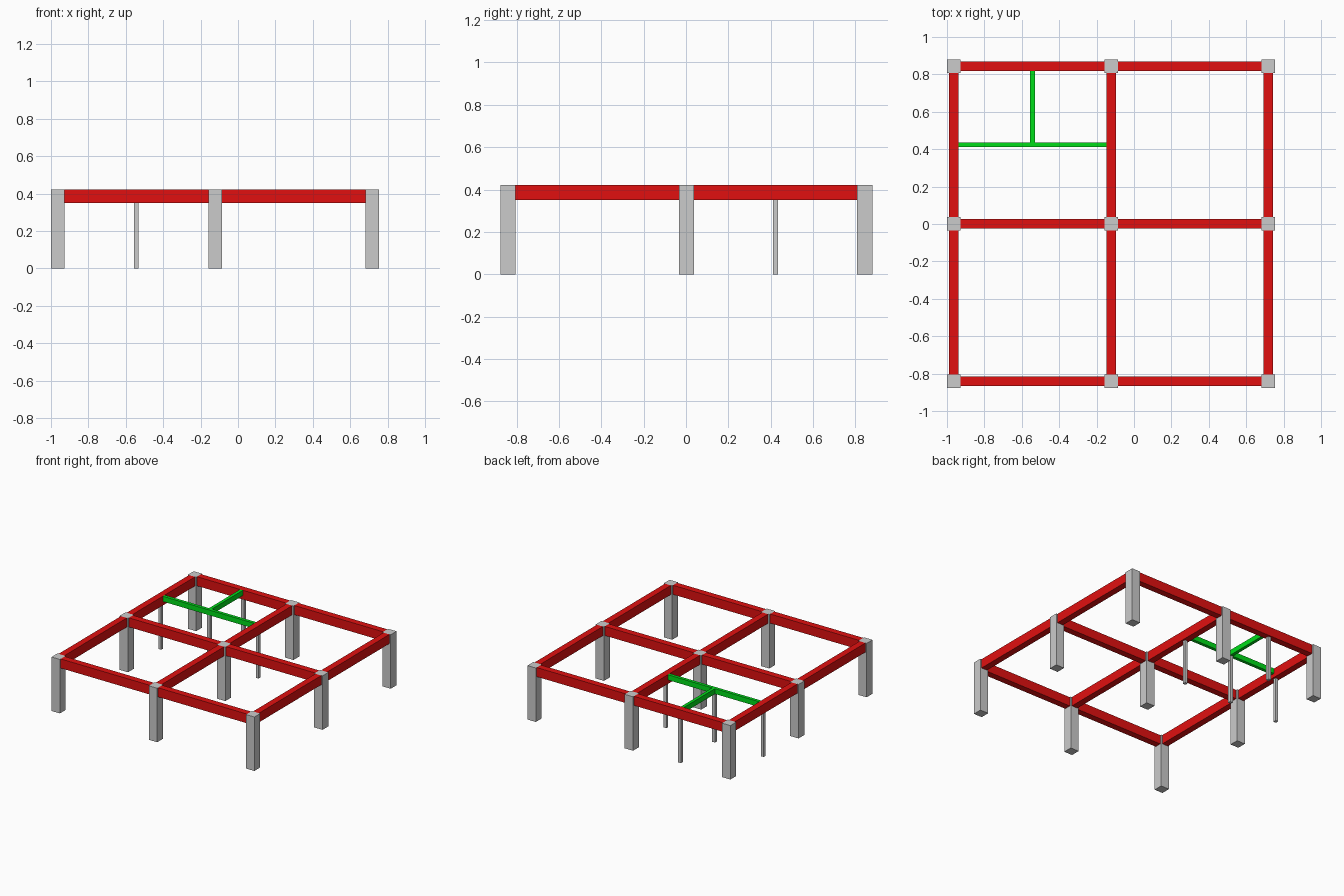
import bpy

if "Cube" in bpy.data.objects:
    bpy.data.objects.remove(bpy.data.objects["Cube"])

XS = (-0.964, -0.122, 0.719)   # column grid lines
YS = (-0.840, 0.002, 0.844)
COL, BEAM_W, BEAM_H, TOP = 0.072, 0.051, 0.072, 0.422
POST, SEC_W, SEC_H = 0.024, 0.025, 0.041
H = COL / 2


def material(name, rgb):
    m = bpy.data.materials.new(name)
    m.diffuse_color = (*rgb, 1)
    m.use_nodes = True
    m.node_tree.nodes["Principled BSDF"].inputs["Base Color"].default_value = m.diffuse_color
    return m


RED = material("red_paint", (0.75, 0.005, 0.005))
GREEN = material("green_paint", (0.0, 0.72, 0.01))


def box(name, x0, x1, y0, y1, z0, z1, mat=None):
    bpy.ops.mesh.primitive_cube_add(
        size=1, location=((x0 + x1) / 2, (y0 + y1) / 2, (z0 + z1) / 2))
    o = bpy.context.object
    o.name = name
    o.scale = (x1 - x0, y1 - y0, z1 - z0)
    bpy.ops.object.transform_apply(location=False, rotation=False, scale=True)
    if mat:
        o.data.materials.append(mat)


def upright(name, x, y, size, top):
    h = size / 2
    box(name, x - h, x + h, y - h, y + h, 0, top)


# main columns
for x in XS:
    for y in YS:
        upright("column", x, y, COL, TOP)

# main beams fitted between column faces
b = BEAM_W / 2
for y in YS:
    for x0, x1 in zip(XS, XS[1:]):
        box("cross_beam", x0 + H, x1 - H, y - b, y + b, TOP - BEAM_H, TOP, RED)
for x in XS:
    for y0, y1 in zip(YS, YS[1:]):
        box("long_beam", x - b, x + b, y0 + H, y1 - H, TOP - BEAM_H, TOP, RED)

# secondary beams in the back left bay
mx, my = (XS[0] + XS[1]) / 2, (YS[1] + YS[2]) / 2
s = SEC_W / 2
box("secondary_cross_beam", XS[0] + b, XS[1] - b, my - s, my + s,
    TOP - SEC_H, TOP, GREEN)
box("secondary_long_beam", mx - s, mx + s, my + s, YS[2] - b,
    TOP - SEC_H, TOP, GREEN)

# slender posts under the secondary beam ends and their junction
for x, y in ((XS[0], my), (XS[1], my), (mx, YS[2])):
    upright("post", x, y, POST, TOP - BEAM_H)
upright("junction_post", mx, my, POST, TOP - SEC_H)
